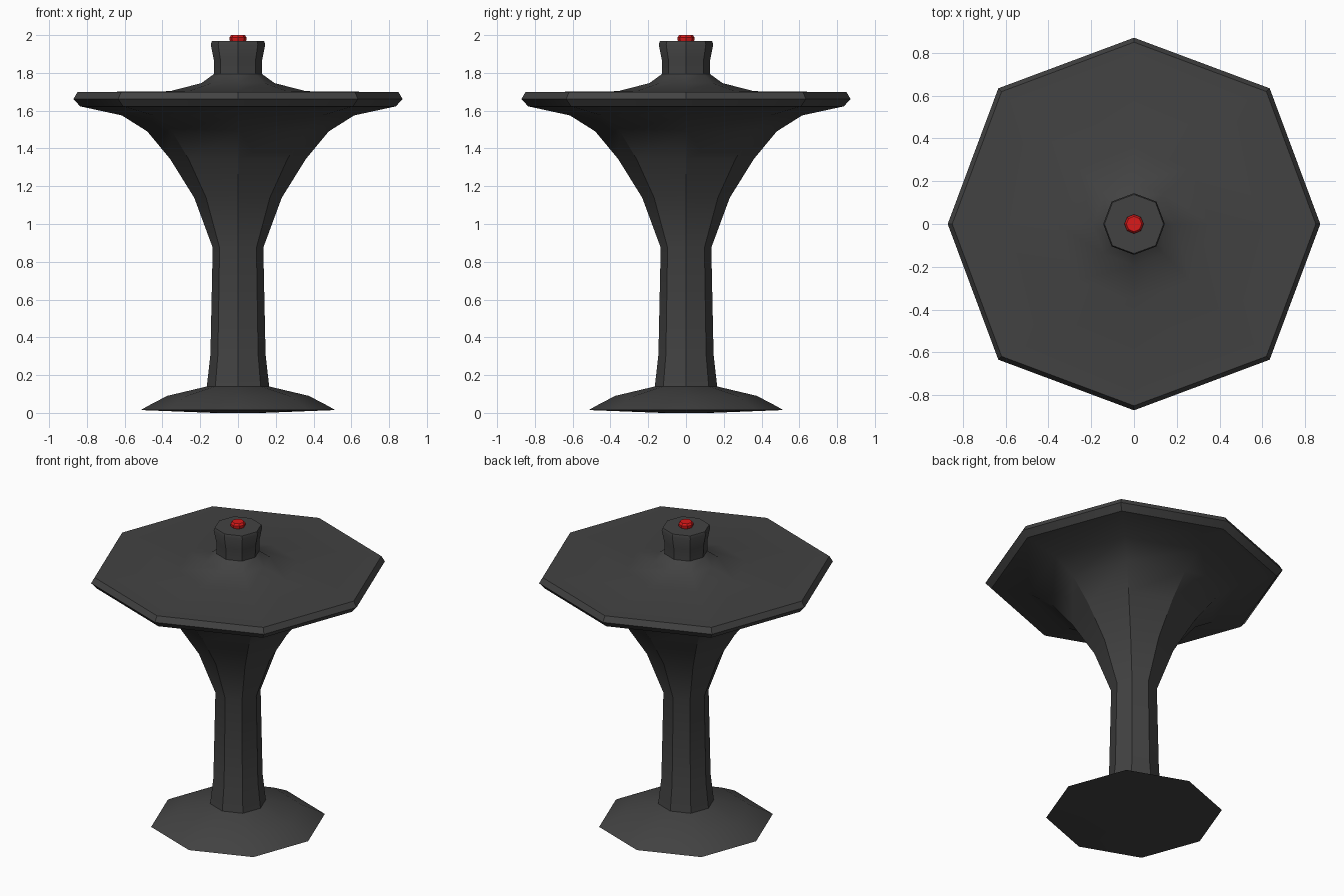
import bpy, bmesh, math

if "Cube" in bpy.data.objects:
    bpy.data.objects.remove(bpy.data.objects["Cube"])


def material(name, rgb):
    m = bpy.data.materials.new(name)
    m.diffuse_color = (*rgb, 1)
    m.use_nodes = True
    m.node_tree.nodes["Principled BSDF"].inputs["Base Color"].default_value = m.diffuse_color
    return m


def lathe(name, profile, mat, diagonal=1.0, sides=8):
    """Revolve (radius, z) rings, closing both ends with flat caps."""
    bm = bmesh.new()
    rings = []
    for r, z in profile:
        ring = []
        for i in range(sides):
            a = 2 * math.pi * i / sides
            k = r * (diagonal if i % 2 else 1.0)
            ring.append(bm.verts.new((k * math.cos(a), k * math.sin(a), z)))
        rings.append(ring)
    for low, high in zip(rings, rings[1:]):
        for i in range(sides):
            j = (i + 1) % sides
            bm.faces.new((low[i], low[j], high[j], high[i]))
    bm.faces.new(rings[0][::-1])
    bm.faces.new(rings[-1])
    mesh = bpy.data.meshes.new(name)
    bm.to_mesh(mesh)
    bm.free()
    mesh.materials.append(mat)
    obj = bpy.data.objects.new(name, mesh)
    bpy.context.collection.objects.link(obj)
    bpy.ops.object.select_all(action='DESELECT')
    obj.select_set(True)
    bpy.context.view_layer.objects.active = obj
    bpy.ops.object.shade_smooth_by_angle(angle=math.radians(32))
    return obj


dark = material("dark_grey", (0.055, 0.055, 0.055))
red = material("red", (0.7, 0.01, 0.01))

# Foot, column, flared dish and neck in one octagonal body
lathe("pedestal_body", [
    (0.13, 0.0), (0.515, 0.015), (0.48, 0.035), (0.375, 0.09), (0.165, 0.14),
    (0.146, 0.31), (0.134, 0.875), (0.232, 1.14), (0.36, 1.345),
    (0.48, 1.49), (0.615, 1.575), (0.836, 1.623), (0.871, 1.662),
    (0.85, 1.698), (0.36, 1.703), (0.193, 1.746), (0.126, 1.795),
    (0.128, 1.87), (0.144, 1.95), (0.138, 1.968)], dark, diagonal=1.03)

# Red button on top of the neck
lathe("top_button", [
    (0.038, 1.96), (0.045, 1.975), (0.045, 1.988), (0.036, 2.0)], red)
